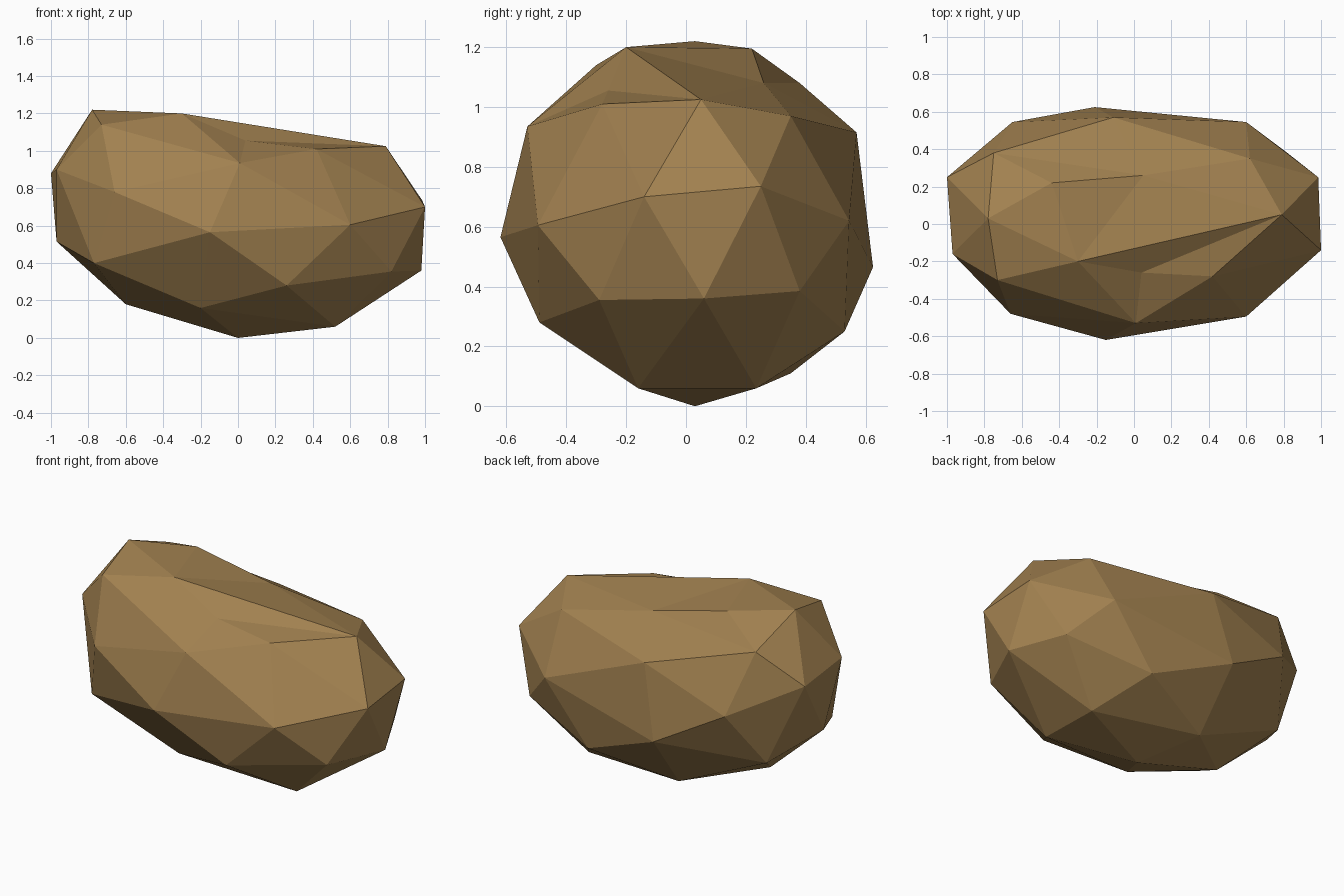
import bpy, bmesh

if "Cube" in bpy.data.objects:
    bpy.data.objects.remove(bpy.data.objects["Cube"])

# Rock corners, grouped in rings from the base to the crown
base = [(0, .03, 0), (.52, -.16, .06), (.51, .235, .06), (-.195, .35, .11),
        (-.6, .02, .18), (-.2, -.3, .16)]
lower = [(.98, .06, .36), (.82, .38, .385), (.31, .53, .25), (-.21, .625, .465),
         (-.79, .33, .375), (-.97, .02, .515), (-.77, -.35, .4),
         (-.15, -.62, .565), (.26, -.49, .28), (.82, -.29, .355)]
upper = [(1, -.14, .7), (.985, .25, .735), (.6, .545, .62), (-.11, .57, .915),
         (-.65, .545, .71), (-1, .25, .88), (-.97, -.16, .9),
         (-.66, -.48, .78), (.01, -.53, .935), (.6, -.495, .605)]
crown = [(.79, .05, 1.025), (.62, .35, .97), (-.75, .38, 1.08), (-.44, .22, 1.195),
         (-.78, .03, 1.22), (-.73, -.3, 1.14), (-.3, -.2, 1.2), (.42, -.28, 1.01)]
# Corners of the hollow on top: hulled slightly raised, then pushed down
hollow = [(.04, -.26, 1.055), (.05, .26, 1.08)]
RAISE = .08

bm = bmesh.new()
for p in base + lower + upper + crown:
    bm.verts.new(p)
dents = [bm.verts.new((x, y, z + RAISE)) for x, y, z in hollow]
bmesh.ops.convex_hull(bm, input=bm.verts[:], use_existing_faces=False)
for v in dents:
    v.co.z -= RAISE
bmesh.ops.delete(bm, geom=[v for v in bm.verts if not v.link_faces], context='VERTS')
bmesh.ops.recalc_face_normals(bm, faces=bm.faces[:])

mesh = bpy.data.meshes.new("rock")
bm.to_mesh(mesh)
bm.free()

# Single flat brown
brown = bpy.data.materials.new("earth brown")
brown.diffuse_color = (.36, .22, .08, 1)
brown.use_nodes = True
brown.node_tree.nodes["Principled BSDF"].inputs["Base Color"].default_value = brown.diffuse_color
mesh.materials.append(brown)

rock = bpy.data.objects.new("rock", mesh)
bpy.context.collection.objects.link(rock)
